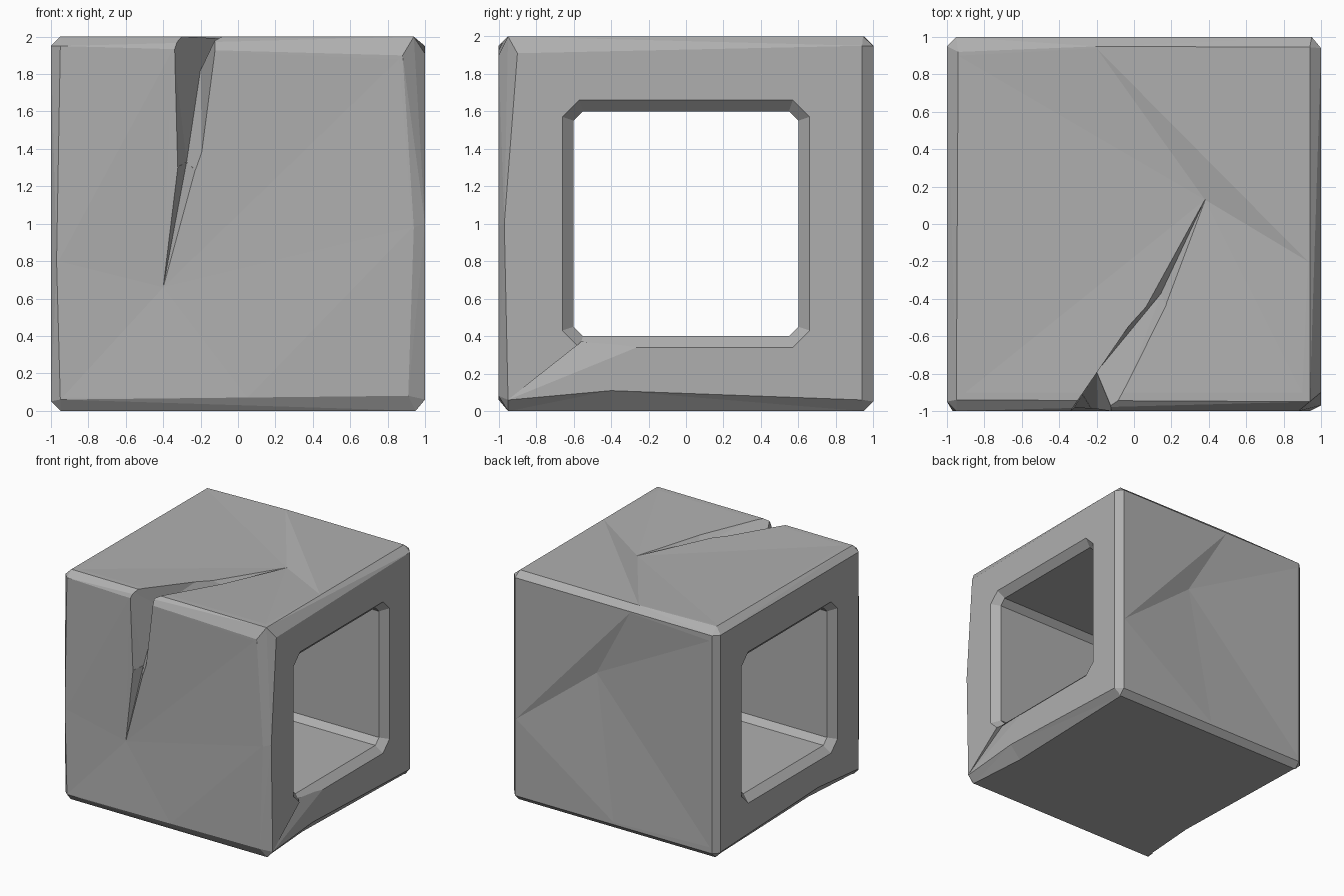
import bpy, bmesh
from mathutils import Vector

if "Cube" in bpy.data.objects:
    bpy.data.objects.remove(bpy.data.objects["Cube"])


def hull(name, points):
    """Convex solid around a few points."""
    bm = bmesh.new()
    for p in points:
        bm.verts.new(p)
    res = bmesh.ops.convex_hull(bm, input=bm.verts[:])
    junk = {g for g in res["geom_interior"] + res["geom_unused"]
            if isinstance(g, bmesh.types.BMVert)}
    bmesh.ops.delete(bm, geom=list(junk), context='VERTS')
    bmesh.ops.recalc_face_normals(bm, faces=bm.faces[:])
    me = bpy.data.meshes.new(name)
    bm.to_mesh(me)
    bm.free()
    ob = bpy.data.objects.new(name, me)
    bpy.context.collection.objects.link(ob)
    return ob


def cut(target, points):
    """Subtract a convex solid from the target and discard the cutter."""
    cutter = hull("cutter", points)
    cutter.hide_render = True
    mod = target.modifiers.new("cut", 'BOOLEAN')
    mod.operation, mod.solver, mod.object = 'DIFFERENCE', 'MANIFOLD', cutter
    bpy.context.view_layer.objects.active = target
    bpy.ops.object.modifier_apply(modifier=mod.name)
    bpy.data.objects.remove(cutter)


def octagon(x, r, c):
    """Square ring in the yz plane with clipped corners, centred on z = 1."""
    return [(x, sy * a, 1 + sz * b) for sy in (-1, 1) for sz in (-1, 1)
            for a, b in ((r, c), (c, r))]


def dent(target, apex, ring):
    """Shallow hollow whose rim is the ring."""
    a = Vector(apex)
    cut(target, [a] + [a + (Vector(r) - a) * 1.6 for r in ring])


# Block with uneven chamfered edges: outline of each flat side
front = [(-.95, .06), (-.97, .8), (-.95, 1.95), (.88, 1.9), (.94, .98), (.91, .08)]
right = [(-.95, .06), (-.97, 1.0), (-.9, 1.91), (.94, 1.95), (.94, .06)]
top = [(-.94, .92), (-.2, .95), (.94, .945), (.94, -.95), (-.95, -.94)]
square = [(-.95, -.95), (-.95, .95), (.95, .95), (.95, -.95)]
pts = [(x, -1, z) for x, z in front] + [(1, y, z) for y, z in right]
pts += [(x, y, 2) for x, y in top] + [(x, y, 0) for x, y in square]
pts += [(-1, y, z + 1) for y, z in square] + [(x, 1, z + 1) for x, z in square]
block = hull("cracked_block", pts)

# Wider chips along the lower side edges
for s in (-1, 1):
    cut(block, [(s * x, y, z) for x, y, z in (
        (1.001, -.95, .06), (1.001, -.4, .11), (1.001, .95, .06), (.94, -.95, -.001),
        (.9, -.4, -.001), (.94, .95, -.001), (1.1, -.95, -.1), (1.1, .95, -.1))])

# Shallow hollows in the top, back and front
dent(block, (.38, .13, 1.96), [(-.94, .9, 2), (-.2, .94, 2), (.93, -.2, 2),
                               (.9, -.9, 2), (-.9, -.9, 2)])
dent(block, (.2, .945, 1.3), [(-.16, 1, 1.94), (.94, 1, .72), (.0, 1, .07),
                              (-.93, 1, .1), (-.93, 1, 1.9)])
dent(block, (-.4, -.975, .66), [(-.94, -1, .07), (-.96, -1, .8), (-.35, -1, 1.93),
                                (.86, -1, 1.88), (.93, -1, .98), (.05, -1, .07)])

# Square tunnel through the sides with flared mouths
cut(block, octagon(-1.2, .6, .55) + octagon(1.2, .6, .55))
for s in (-1, 1):
    cut(block, octagon(s * .88, .54, .53) + octagon(s * 1.06, .72, .59))
# Chipped lower lip of the right mouth
cut(block, [(1, -.95, .06), (1, -.25, .345), (.96, -.56, .37), (1.1, -.56, .36)])


# Crack running up the front and over the top: left lip, right lip, floor
def section(left, right, floor):
    f = Vector(floor)
    return [f] + [f + (Vector(p) - f) * 1.5 for p in (left, right)]


low_tip = [(-.4, -.975, .66)]
low = section((-.33, -1, 1.3), (-.22, -1, 1.28), (-.275, -.91, 1.33))
corner = [(-.2, -.79, 1.82), (-.36, -1.03, 2.03), (-.1, -1.03, 2.03), (-.24, -1.12, 2.12)]
high = section((.05, -.46, 1.99), (.17, -.45, 1.99), (.14, -.38, 1.92))
high_tip = [(.38, .13, 1.96)]
path = [[Vector(p) for p in sec] for sec in (low_tip, low, corner, high, high_tip)]
for a, b in zip(path, path[1:]):
    # run slightly past the far section so neighbouring cuts overlap
    step = (sum(b, Vector()) / len(b) - sum(a, Vector()) / len(a)) * .02
    cut(block, a + [p + step for p in b])

# Merge flat triangles and tint the stone
bm = bmesh.new()
bm.from_mesh(block.data)
bmesh.ops.remove_doubles(bm, verts=bm.verts[:], dist=.0005)
bmesh.ops.dissolve_limit(bm, angle_limit=.003, verts=bm.verts[:], edges=bm.edges[:])
bm.to_mesh(block.data)
bm.free()
stone = bpy.data.materials.new("stone")
stone.diffuse_color = (.43, .43, .43, 1)
stone.use_nodes = True
stone.node_tree.nodes["Principled BSDF"].inputs["Base Color"].default_value = stone.diffuse_color
block.data.materials.clear()
block.data.materials.append(stone)
for poly in block.data.polygons:
    poly.material_index = 0
